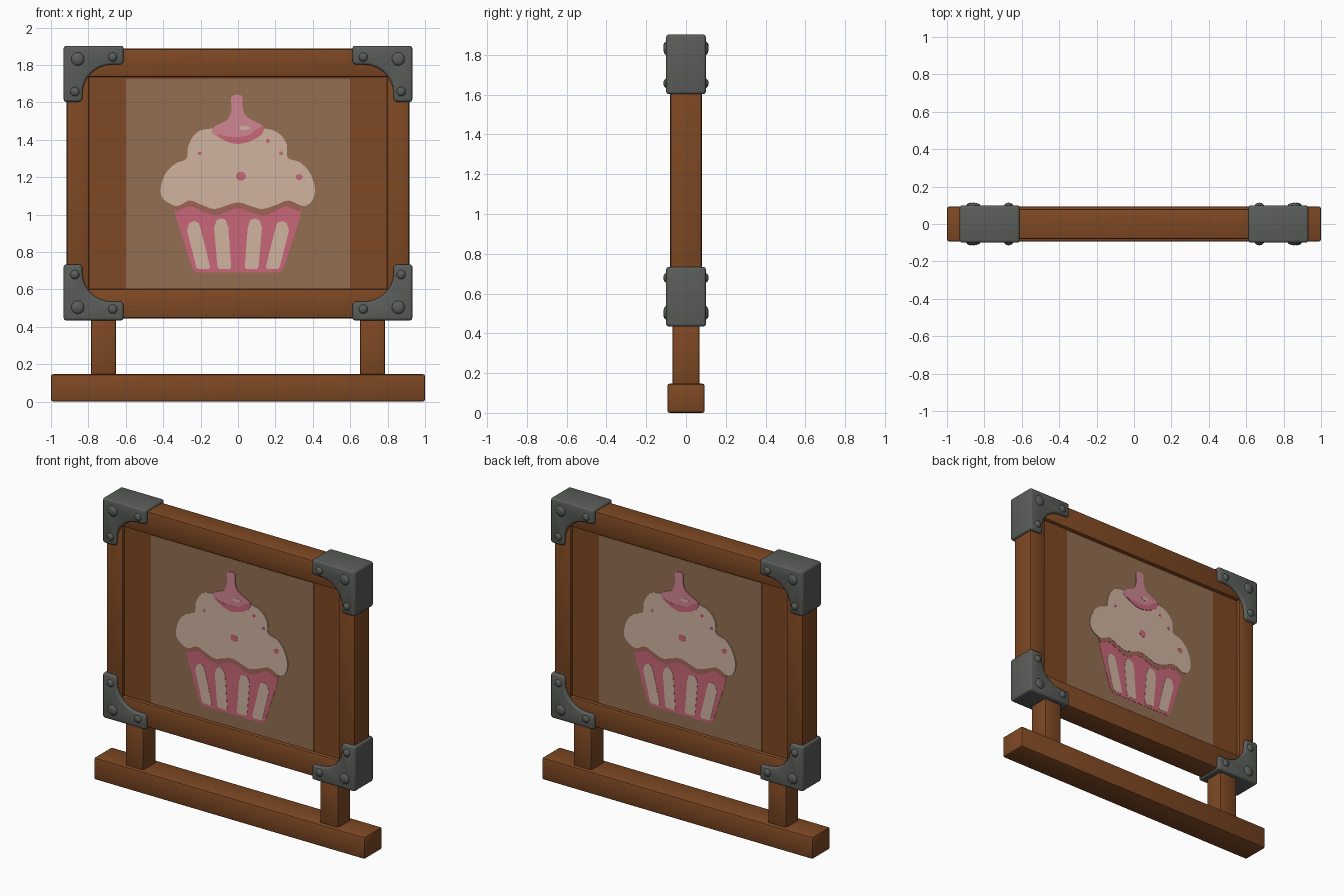
import bpy, bmesh, math
from mathutils import Matrix

if "Cube" in bpy.data.objects:
    bpy.data.objects.remove(bpy.data.objects["Cube"])


def material(name, r, g, b):
    lin = [((c / 255 + 0.055) / 1.055) ** 2.4 for c in (r, g, b)]
    m = bpy.data.materials.new(name)
    m.diffuse_color = (*lin, 1)
    m.use_nodes = True
    m.node_tree.nodes["Principled BSDF"].inputs["Base Color"].default_value = m.diffuse_color
    return m


WOOD = material("brown wood", 126, 72, 35)
BOARD = material("light board", 147, 110, 81)
METAL = material("grey metal", 90, 93, 89)
CREAM = material("cream", 208, 180, 160)
PINK = material("pink", 200, 102, 120)
ROSE = material("light rose", 208, 134, 146)
SHADE = material("rose brown", 160, 100, 86)


def finish(bm, name, mat, bevel=0, segs=2):
    bmesh.ops.recalc_face_normals(bm, faces=bm.faces)
    if bevel:
        edges = [e for e in bm.edges if e.calc_face_angle(0) > 0.6]
        bmesh.ops.bevel(bm, geom=edges, offset=bevel, segments=segs,
                        affect='EDGES', profile=0.5, clamp_overlap=True)
    me = bpy.data.meshes.new(name)
    bm.to_mesh(me)
    bm.free()
    me.shade_smooth()
    me.set_sharp_from_angle(angle=math.radians(40))
    me.materials.append(mat)
    ob = bpy.data.objects.new(name, me)
    bpy.context.collection.objects.link(ob)
    return ob


def box(name, x0, x1, y, z0, z1, mat=WOOD, bevel=0.012):
    bm = bmesh.new()
    bmesh.ops.create_cube(bm, size=1, matrix=Matrix.Translation(((x0 + x1) / 2, 0, (z0 + z1) / 2))
                          @ Matrix.Diagonal((x1 - x0, 2 * y, z1 - z0, 1)))
    return finish(bm, name, mat, bevel)


def prism(bm, pts, y0, y1):
    face = bm.faces.new([bm.verts.new((x, y0, z)) for x, z in pts])
    out = bmesh.ops.extrude_face_region(bm, geom=[face])["geom"]
    bmesh.ops.translate(bm, vec=(0, y1 - y0, 0),
                        verts=[v for v in out if isinstance(v, bmesh.types.BMVert)])


# Timber: base, posts, frame beams and the recessed board
box("base_beam", -1, 1, 0.094, 0, 0.147)
box("top_beam", -0.9, 0.9, 0.081, 1.735, 1.887)
box("bottom_beam", -0.9, 0.9, 0.081, 0.445, 0.603)
for s, side in ((-1, "left"), (1, "right")):
    xs = sorted((s * 0.652, s * 0.786))
    box(side + "_post", *xs, 0.068, 0.13, 0.46)
    xs = sorted((s * 0.797, s * 0.916))
    box(side + "_beam", *xs, 0.08, 0.45, 1.88)
PANEL = 0.058
box("panel", -0.82, 0.82, PANEL, 0.58, 1.76, bevel=0)

# Metal corner brackets with domed rivets
L_SHAPE = [(0, 0), (0.32, 0), (0.32, 0.09), (0.305, 0.1)]
L_SHAPE += [(0.26 - 0.16 * math.sin(a), 0.255 - 0.155 * math.cos(a))
            for a in [math.pi / 2 * i / 8 for i in range(9)]]
L_SHAPE += [(0.1, 0.285), (0.09, 0.3), (0, 0.3)]
RIVETS = [(0.075, 0.07, 0.036), (0.262, 0.06, 0.025), (0.06, 0.245, 0.025)]
for sx, h in ((-1, "left"), (1, "right")):
    for sz, v in ((-1, "bottom"), (1, "top")):
        def corner(u, w):
            return sx * (0.932 - u), 1.168 + sz * (0.734 - w)
        bm = bmesh.new()
        prism(bm, [corner(*p) for p in L_SHAPE], -0.1, 0.1)
        finish(bm, f"{v}_{h}_bracket", METAL, 0.014, 3)
        bm = bmesh.new()
        for u, w, r in RIVETS:
            x, z = corner(u, w)
            for y in (-0.096, 0.096):
                bmesh.ops.create_uvsphere(bm, u_segments=16, v_segments=10, radius=r,
                                          matrix=Matrix.Translation((x, y, z)) @ Matrix.Diagonal((1, 0.018 / r, 1, 1)))
        finish(bm, f"{v}_{h}_rivets", METAL)


# Painted picture: thin layered plates, repeated on the back by a half turn
def curve(pts, n=4):
    out = []
    for i in range(len(pts)):
        a, b, c, d = (pts[(i + k) % len(pts)] for k in (-1, 0, 1, 2))
        for t in [j / n for j in range(n)]:
            out.append([0.5 * (2 * b[k] + (c[k] - a[k]) * t + (2 * a[k] - 5 * b[k] + 4 * c[k] - d[k]) * t * t
                               + (3 * b[k] - a[k] - 3 * c[k] + d[k]) * t ** 3) for k in (0, 1)])
    return out


def plate(name, shapes, layer, mat):
    bm = bmesh.new()
    for pts in shapes:
        prism(bm, pts, -PANEL + 0.001, -PANEL - 0.0015 * layer)
    bmesh.ops.triangulate(bm, faces=[f for f in bm.faces if len(f.verts) > 4])
    bmesh.ops.recalc_face_normals(bm, faces=bm.faces)
    geom = bm.verts[:] + bm.edges[:] + bm.faces[:]
    twin = bmesh.ops.duplicate(bm, geom=geom)["geom"]
    bmesh.ops.rotate(bm, cent=(0, 0, 0), matrix=Matrix.Rotation(math.pi, 3, 'Z'),
                     verts=[v for v in twin if isinstance(v, bmesh.types.BMVert)])
    finish(bm, name, mat)


def pic(pts):  # hundredths of a unit to model units
    return [(x / 100, z / 100) for x, z in pts]


def oval(x, z, rx, rz):
    return [(x + rx * math.cos(i * math.pi / 8), z + rz * math.sin(i * math.pi / 8)) for i in range(16)]


plate("light_board", [[(-0.6, 0.605), (0.6, 0.605), (0.6, 1.725), (-0.6, 1.725)]], 1, BOARD)

# Wrapper with cream stripes
plate("wrapper", [pic([(-34, 103), (-33, 98), (-24.5, 71.5), (-22, 69), (22, 69), (24.5, 71.5),
                       (33, 98), (34, 103), (26, 106), (-26, 106)])], 2, PINK)
stripes = []
for s in (-1, 1):
    for top, bottom, zt in ((23.5, 18.5, 95.5), (9, 7.2, 97)):
        p = [(top - 3.8, zt - 4), (top - 2.5, zt), (top, zt + 1), (top + 2.5, zt), (top + 3.8, zt - 4),
             (bottom + 3.8, 72), (bottom + 2.8, 70.8), (bottom - 2.8, 70.8), (bottom - 3.6, 72)]
        stripes.append(pic([(s * x, z) for x, z in p]))
plate("wrapper_stripes", stripes, 3, CREAM)

# Frosting and the shaded rim beneath it
plate("frosting_rim", [curve(pic([(-33, 102), (-26, 104.5), (-18, 101.5), (-12, 99.5), (-6, 101.5), (0, 103.5),
                                  (7, 101), (14, 99.5), (20, 102), (26, 104.5), (33, 102), (30, 112), (-30, 112)]))],
      3, SHADE)
plate("frosting", [curve(pic([
    (-40.5, 109), (-41, 116), (-38, 123), (-33, 127.5), (-27.5, 130), (-26.5, 137), (-22, 144), (-14, 146),
    (0, 147), (14, 146), (21, 144), (26, 138), (26.5, 130.5), (33, 128), (38, 123), (41, 115), (40, 108),
    (35, 104.5), (27, 107.5), (20, 105), (13, 103), (7, 104.5), (0, 106.5), (-7, 104.5), (-13, 103),
    (-19, 105), (-26, 107.5), (-33, 104.5)]))], 4, CREAM)
plate("sprinkles", [oval(0.016, 1.205, 0.026, 0.024), oval(0.327, 1.2, 0.018, 0.016), oval(0.16, 1.393, 0.01, 0.012),
                    oval(-0.205, 1.327, 0.01, 0.01), oval(0.23, 1.327, 0.01, 0.01)], 5, PINK)

# Peak on top with darker underside and a glint
plate("peak", [curve(pic([(-3.5, 163), (2, 163.5), (2.5, 157), (5, 152), (12.5, 148), (13.5, 145), (9, 140.5),
                          (0, 138), (-9, 140.5), (-14, 144), (-12, 147.5), (-6, 150.5), (-3.5, 156)]))], 5, ROSE)
plate("peak_underside", [curve(pic([(-11.5, 143), (-6, 141.8), (0, 141.5), (6, 142.5), (10, 145.5), (13.7, 147),
                                    (13, 143.5), (8, 139.8), (0, 137.8), (-7, 139.5)]))], 6, PINK)
plate("peak_glint", [oval(0.035, 1.463, 0.028, 0.012)], 6, CREAM)
